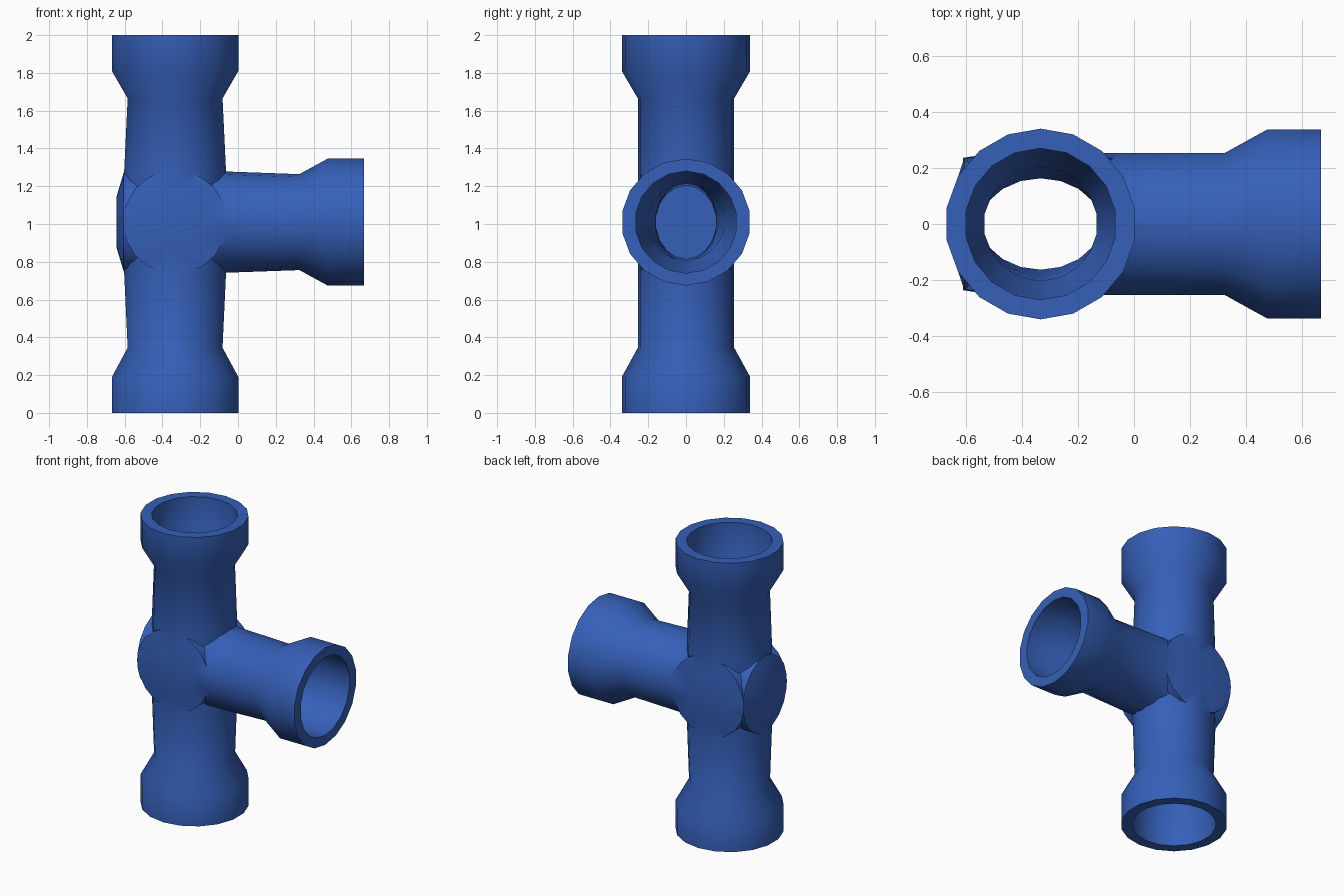
import bpy, bmesh, math
from mathutils import Vector

if "Cube" in bpy.data.objects:
    bpy.data.objects.remove(bpy.data.objects["Cube"])

N = 18
CX, CZ = -0.333, 1.01
SMOOTH = math.radians(33)

def loft(name, axis, rings):
    """Closed 18-sided solid along an axis; each ring is (position, radius_a, radius_y)."""
    bm = bmesh.new()
    loops = []
    for p, a, b in rings:
        loop = []
        for i in range(N):
            t = 2 * math.pi * i / N
            if axis == 'z':      # vertex points along y
                co = Vector((CX + a * math.sin(t), b * math.cos(t), p))
            elif axis == 'x':    # vertex points along z
                co = Vector((p, b * math.sin(t), CZ + a * math.cos(t)))
            else:                # y axis
                t += math.pi / N
                co = Vector((CX + a * math.sin(t), p, CZ + b * math.cos(t)))
            loop.append(bm.verts.new(co))
        loops.append(loop)
    for l0, l1 in zip(loops, loops[1:]):
        for i in range(N):
            j = (i + 1) % N
            bm.faces.new((l0[i], l0[j], l1[j], l1[i]))
    bm.faces.new(loops[0])
    bm.faces.new(loops[-1])
    bmesh.ops.recalc_face_normals(bm, faces=bm.faces[:])
    me = bpy.data.meshes.new(name)
    bm.to_mesh(me)
    bm.free()
    ob = bpy.data.objects.new(name, me)
    bpy.context.collection.objects.link(ob)
    return ob

# Outer shells: vertical run, side branch, rounded caps of the centre
body = loft("pipe_tee", 'z', [
    (0, .34, .34), (.19, .34, .34), (.345, .255, .255), (.745, .274, .255),
    (1.275, .274, .255), (1.665, .255, .255), (1.81, .34, .34), (2, .34, .34)])
branch = loft("branch", 'x', [
    (-.36, .272, .256), (-.065, .268, .257), (.325, .254, .258),
    (.475, .336, .342), (.667, .336, .342)])
back_cap = loft("back_cap", 'x', [
    (-.643, .135, .125), (-.605, .262, .24), (-.36, .268, .248)])
side_caps = loft("side_caps", 'y', [
    (-.257, .14, .14), (-.236, .276, .276), (.236, .276, .276), (.257, .14, .14)])

# Bores: socket, taper and flattened passage through the centre
run_bore = loft("run_bore", 'z', [
    (-.05, .27, .27), (.19, .27, .27), (.345, .203, .203), (.76, .207, .18),
    (.9, .21, .163), (1.12, .21, .163), (1.26, .207, .18),
    (1.665, .203, .203), (1.81, .27, .27), (2.05, .27, .27)])
branch_bore = loft("branch_bore", 'x', [
    (-.56, .195, .16), (-.15, .205, .163), (.325, .203, .203),
    (.475, .27, .27), (.72, .27, .27)])

helpers = [(branch, 'UNION'), (back_cap, 'UNION'), (side_caps, 'UNION'),
           (run_bore, 'DIFFERENCE'), (branch_bore, 'DIFFERENCE')]
for ob, op in helpers:
    m = body.modifiers.new(ob.name, 'BOOLEAN')
    m.operation, m.solver, m.object = op, 'EXACT', ob
    ob.hide_render = True

# Bake the booleans and drop the helpers
dg = bpy.context.evaluated_depsgraph_get()
baked = bpy.data.meshes.new_from_object(body.evaluated_get(dg))
body.modifiers.clear()
body.data = baked
for ob, _ in helpers:
    bpy.data.objects.remove(ob)

# Blue finish and smooth shading
mat = bpy.data.materials.new("blue")
mat.diffuse_color = (.036, .115, .48, 1)
mat.use_nodes = True
mat.node_tree.nodes["Principled BSDF"].inputs["Base Color"].default_value = mat.diffuse_color
body.data.materials.clear()
body.data.materials.append(mat)
bpy.context.view_layer.objects.active = body
body.select_set(True)
bpy.ops.object.shade_smooth_by_angle(angle=SMOOTH)
